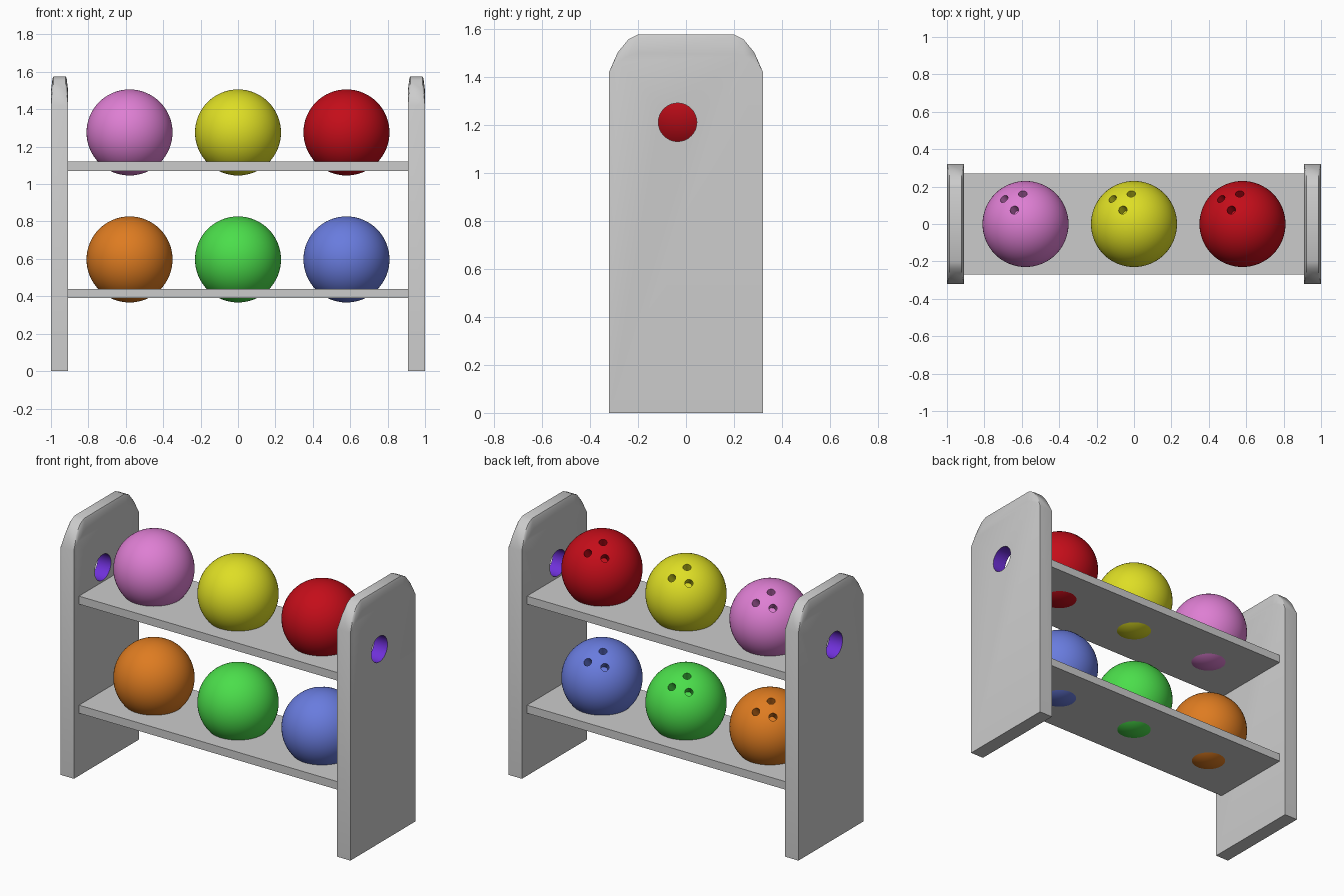
import bpy, bmesh, math
from mathutils import Vector

if "Cube" in bpy.data.objects:
    bpy.data.objects.remove(bpy.data.objects["Cube"])

BALL_R = 0.23
HOLE_Y, HOLE_Z, HOLE_R = -0.035, 1.21, 0.08


def new_object(name, bm):
    bmesh.ops.recalc_face_normals(bm, faces=bm.faces)
    mesh = bpy.data.meshes.new(name)
    bm.to_mesh(mesh)
    bm.free()
    obj = bpy.data.objects.new(name, mesh)
    bpy.context.collection.objects.link(obj)
    return obj


def activate(obj):
    bpy.ops.object.select_all(action='DESELECT')
    obj.select_set(True)
    bpy.context.view_layer.objects.active = obj


def material(name, rgb):
    mat = bpy.data.materials.new(name)
    mat.diffuse_color = (*rgb, 1)
    mat.use_nodes = True
    mat.node_tree.nodes["Principled BSDF"].inputs["Base Color"].default_value = mat.diffuse_color
    return mat


def drill(obj, centre, axis, radius, length):
    """Cut a round hole along an axis and remove the cutter."""
    bm = bmesh.new()
    bmesh.ops.create_cone(bm, cap_ends=True, segments=32, radius1=radius,
                          radius2=radius, depth=length)
    cutter = new_object("hole_cutter", bm)
    cutter.hide_render = True
    cutter.location = centre
    cutter.rotation_euler = Vector(axis).to_track_quat('Z', 'Y').to_euler()
    bpy.context.view_layer.update()
    mod = obj.modifiers.new("hole", 'BOOLEAN')
    mod.object, mod.operation, mod.solver = cutter, 'DIFFERENCE', 'EXACT'
    activate(obj)
    bpy.ops.object.modifier_apply(modifier=mod.name)
    bpy.data.objects.remove(cutter)


def smooth(obj, angle):
    activate(obj)
    bpy.ops.object.shade_smooth_by_angle(angle=math.radians(angle))


# Side panels: clipped top corners, faces easing inward along the top
half = [(0.32, 0), (0.32, 1.42), (0.285, 1.5), (0.24, 1.555), (0.2, 1.575)]
profile = half + [(-y, z) for y, z in reversed(half)]
layers = [(-0.046, 0.5), (-0.038, 0.93), (-0.033, 1.0),
          (0.033, 1.0), (0.038, 0.93), (0.046, 0.5)]
bm = bmesh.new()
rings = []
for x, s in layers:
    rings.append([bm.verts.new((x, y, z if z <= 1.42 else 1.42 + (z - 1.42) * s))
                  for y, z in profile])
# straight lower edges stay square
for ring, x in ((rings[1], -0.046), (rings[4], 0.046)):
    for i in (0, 1, -1, -2):
        ring[i].co.x = x * 0.99
n = len(profile)
for a, b in zip(rings, rings[1:]):
    for i in range(n):
        j = (i + 1) % n
        bm.faces.new((a[i], a[j], b[j], b[i]))
bm.faces.new(rings[0])
bm.faces.new(rings[-1])
right_panel = new_object("right_side_panel", bm)
drill(right_panel, (0, HOLE_Y, HOLE_Z), (1, 0, 0), HOLE_R, 0.3)

# Purple wall inside the panel hole
right_panel.data.materials.clear()
right_panel.data.materials.append(None)
right_panel.data.materials.append(material("purple", (0.16, 0.03, 0.7)))
for p in right_panel.data.polygons:
    d = math.hypot(p.center.y - HOLE_Y, p.center.z - HOLE_Z)
    p.material_index = int(d < HOLE_R + 0.002 and abs(p.normal.x) < 0.5)
smooth(right_panel, 40)
right_panel.location.x = 0.954
left_panel = right_panel.copy()
left_panel.name = "left_side_panel"
left_panel.location.x = -0.954
bpy.context.collection.objects.link(left_panel)

# Shelves
for name, z in (("lower_shelf", 0.415), ("upper_shelf", 1.095)):
    bm = bmesh.new()
    bmesh.ops.create_cube(bm, size=1)
    bmesh.ops.scale(bm, vec=(1.82, 0.54, 0.05), verts=bm.verts)
    new_object(name, bm).location.z = z

# Ball with three finger holes on its upper back
bm = bmesh.new()
bmesh.ops.create_uvsphere(bm, u_segments=64, v_segments=32, radius=BALL_R)
ball = new_object("ball_base", bm)
for x, y in ((-0.115, 0.135), (-0.015, 0.162), (-0.06, 0.075)):
    d = Vector((x, y, math.sqrt(BALL_R ** 2 - x * x - y * y)))
    drill(ball, d, d, 0.023, 0.16)
smooth(ball, 35)

# Six coloured balls
balls = [("orange", -0.58, 0.597, (0.73, 0.2, 0.015)),
         ("green", 0, 0.597, (0.07, 0.73, 0.07)),
         ("blue", 0.58, 0.597, (0.14, 0.2, 0.73)),
         ("pink", -0.58, 1.276, (0.73, 0.21, 0.65)),
         ("yellow", 0, 1.276, (0.73, 0.73, 0.018)),
         ("red", 0.58, 1.276, (0.55, 0.004, 0.01))]
for colour, x, z, rgb in balls:
    obj = ball.copy()
    obj.data = ball.data.copy()
    obj.name = colour + "_ball"
    obj.data.materials.clear()
    obj.data.materials.append(material(colour, rgb))
    obj.location = (x, 0, z)
    bpy.context.collection.objects.link(obj)
bpy.data.objects.remove(ball)
